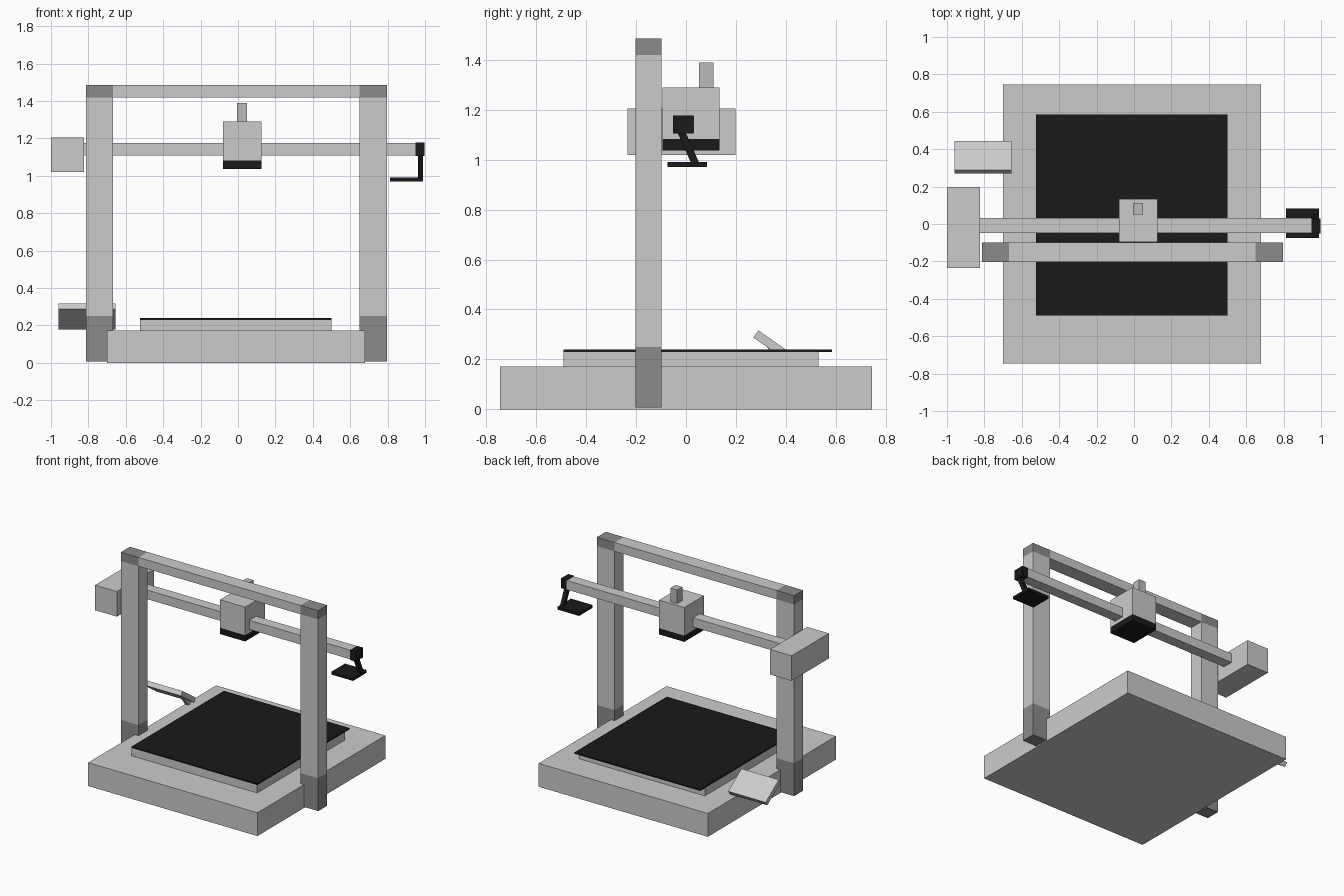
import bpy, bmesh, math
from mathutils import Vector, Matrix

if "Cube" in bpy.data.objects:
    bpy.data.objects.remove(bpy.data.objects["Cube"])


def material(name, v):
    m = bpy.data.materials.new(name)
    m.diffuse_color = (v, v, v, 1)
    m.use_nodes = True
    m.node_tree.nodes["Principled BSDF"].inputs["Base Color"].default_value = m.diffuse_color
    return m


BLACK = material("black", 0.01)
DARK = material("dark_grey", 0.26)
MID = material("mid_grey", 0.5)


def box(name, x, y, z, mat=None):
    """Box from its (min, max) range on each axis."""
    lo, hi = Vector((x[0], y[0], z[0])), Vector((x[1], y[1], z[1]))
    bm = bmesh.new()
    bmesh.ops.create_cube(bm, size=1, matrix=Matrix.Translation((lo + hi) / 2)
                          @ Matrix.Diagonal((*(hi - lo), 1)))
    return finish(name, bm, mat)


def slat(name, x, a, b, thick, mat=None):
    """Tilted slab: centre line from a to b in the yz plane, spanning x."""
    d = Vector((b[0] - a[0], b[1] - a[1]))
    size = (x[1] - x[0], d.length, thick, 1)
    mid = Vector((sum(x) / 2, (a[0] + b[0]) / 2, (a[1] + b[1]) / 2))
    bm = bmesh.new()
    bmesh.ops.create_cube(bm, size=1, matrix=Matrix.Translation(mid)
                          @ Matrix.Rotation(math.atan2(d.y, d.x), 4, 'X')
                          @ Matrix.Diagonal(size))
    return finish(name, bm, mat)


def finish(name, bm, mat):
    me = bpy.data.meshes.new(name)
    bm.to_mesh(me)
    bm.free()
    if mat:
        me.materials.append(mat)
    ob = bpy.data.objects.new(name, me)
    bpy.context.collection.objects.link(ob)
    return ob


# Base and print bed
box("base", (-0.70, 0.68), (-0.745, 0.745), (0, 0.172))
box("bed_carriage", (-0.525, 0.50), (-0.49, 0.53), (0.172, 0.23))
box("bed_plate", (-0.525, 0.50), (-0.49, 0.585), (0.23, 0.24), BLACK)

# Gantry frame: posts with dark feet and caps, and a top beam
FRAME_Y = (-0.203, -0.098)
for side, x in (("left", (-0.813, -0.668)), ("right", (0.65, 0.796))):
    box(side + "_post_foot", x, FRAME_Y, (0.008, 0.25), DARK)
    box(side + "_post", x, FRAME_Y, (0.25, 1.42))
    box(side + "_post_cap", x, FRAME_Y, (1.42, 1.485), DARK)
box("top_beam", (-0.668, 0.65), FRAME_Y, (1.42, 1.485))

# Cross rail with motor housing
box("cross_rail", (-0.825, 0.95), (-0.047, 0.032), (1.108, 1.175))
box("motor_housing", (-1.0, -0.823), (-0.235, 0.198), (1.02, 1.205))

# Print head
HEAD_X, HEAD_Y = (-0.08, 0.125), (-0.095, 0.134)
box("print_head", HEAD_X, HEAD_Y, (1.083, 1.29))
box("print_head_bottom", HEAD_X, HEAD_Y, (1.037, 1.083), BLACK)
box("feed_tube", (-0.006, 0.049), (0.052, 0.111), (1.29, 1.39), MID)

# Camera bracket on the rail end
box("rail_end_clamp", (0.95, 0.997), (-0.052, 0.03), (1.105, 1.178), BLACK)
slat("bracket_arm", (0.963, 0.99), (-0.025, 1.125), (0.04, 0.98), 0.03, BLACK)
box("bracket_plate", (0.813, 0.99), (-0.075, 0.084), (0.97, 0.99), BLACK)

# Tilted control screen and its strut
slat("control_screen", (-0.96, -0.655), (0.28, 0.302), (0.434, 0.194), 0.035)
slat("screen_strut", (-0.70, -0.672), (0.40, 0.165), (0.325, 0.265), 0.02)
